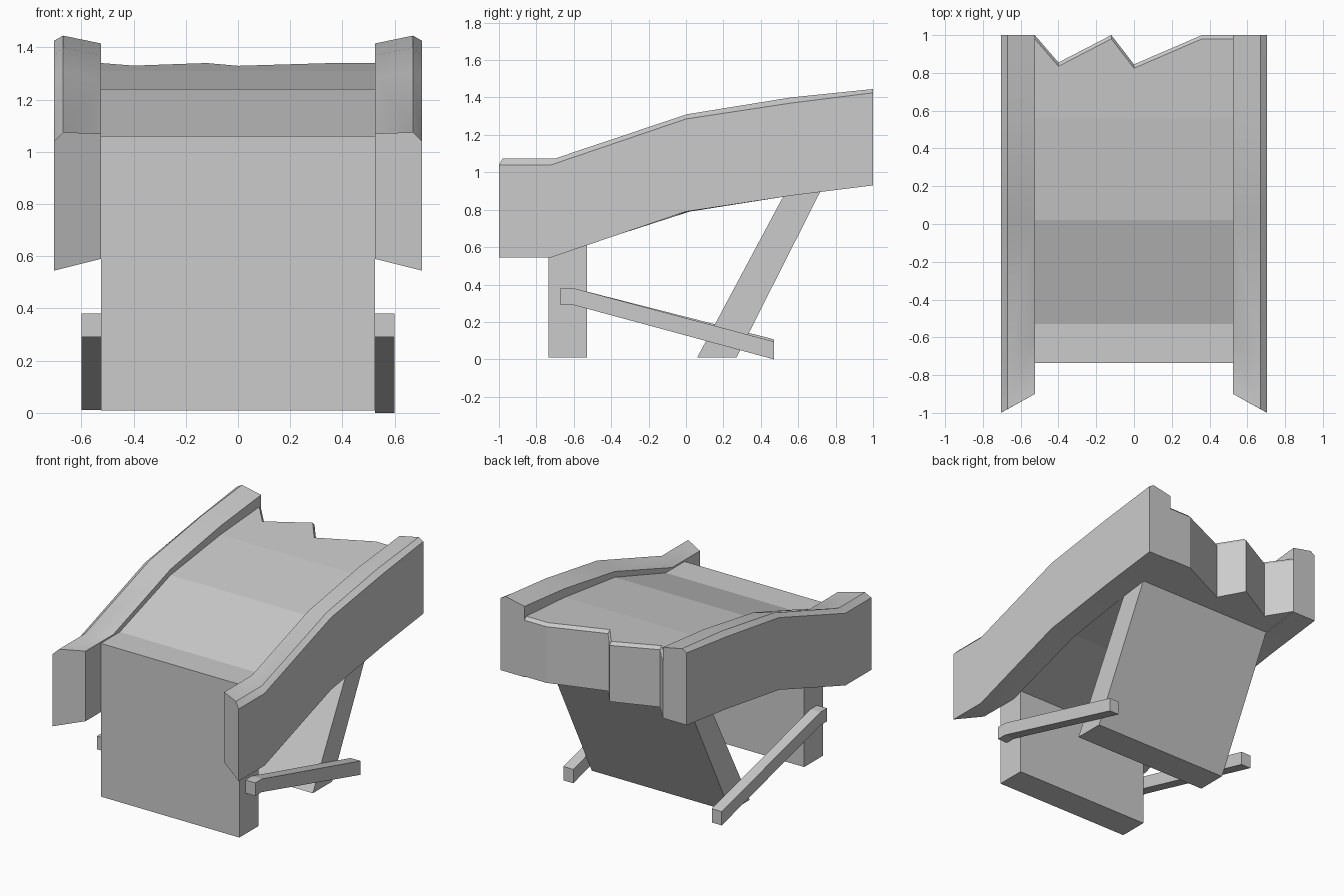
import bpy, bmesh

if "Cube" in bpy.data.objects:
    bpy.data.objects.remove(bpy.data.objects["Cube"])


def loft(name, rings):
    """Solid skinned through equal-length closed rings, with capped ends."""
    bm = bmesh.new()
    rows = [[bm.verts.new(p) for p in ring] for ring in rings]
    n = len(rows[0])
    for a, b in zip(rows, rows[1:]):
        for i in range(n):
            j = (i + 1) % n
            bm.faces.new((a[i], a[j], b[j], b[i]))
    bm.faces.new(rows[0])
    bm.faces.new(rows[-1])
    bmesh.ops.recalc_face_normals(bm, faces=bm.faces)
    mesh = bpy.data.meshes.new(name)
    bm.to_mesh(mesh)
    bm.free()
    obj = bpy.data.objects.new(name, mesh)
    bpy.context.collection.objects.link(obj)
    return obj


def slab(name, profile, x0, x1):
    """Extrude a (y, z) profile along x."""
    return loft(name, [[(x, y, z) for y, z in profile] for x in (x0, x1)])


# Side rails: (outer y, outer bottom z, inner y, inner bottom z)
stations = [(-1.0, 0.545, -0.90, 0.59), (-0.72, 0.545, -0.60, 0.59),
            (0.0, 0.79, 0.02, 0.79), (0.56, 0.875, 0.56, 0.875),
            (1.0, 0.93, 1.0, 0.93)]
rings = []
for i, (yo, zo, yi, zi) in enumerate(stations):
    yp = yo + (yi - yo) * 0.2
    top_in = (1.07, 1.07, 1.28, 1.37, 1.415)[i]
    peak = (1.075, 1.075, 1.31, 1.40, 1.445)[i]
    rings.append([(0.705, yo, zo), (0.705, yo, zo + 0.495), (0.67, yp, peak),
                  (0.525, yi, top_in), (0.525, yi, zi)])
rail = loft("side_rails", rings)
rail.modifiers.new("Mirror", 'MIRROR')
bpy.context.view_layer.objects.active = rail
rail.select_set(True)
bpy.ops.object.shade_smooth_by_angle(angle=0.5)

# Deck with a broken, chamfered back edge: (x, back y)
rings = []
for x, ye in [(-0.525, 1.0), (-0.40, 0.855), (-0.12, 1.0),
              (0.0, 0.845), (0.36, 1.0), (0.525, 1.0)]:
    t = (ye - 0.56) / 0.44
    top, bottom = 1.31 + 0.03 * t, 0.88 + 0.055 * t
    rings.append([(x, y, z) for y, z in
                  [(-0.53, 1.06), (0.02, 1.24), (0.56, 1.31), (ye - 0.02, top),
                   (ye, top - 0.02), (ye, bottom), (0.56, 0.88),
                   (0.02, 0.80), (-0.53, 0.62)]])
loft("broken_deck", rings)

# Upright front support and leaning rear support
slab("front_support", [(-0.735, 0.01), (-0.53, 0.01), (-0.53, 1.06), (-0.735, 1.06)],
     -0.525, 0.525)
slab("rear_support", [(0.06, 0.01), (0.27, 0.01), (0.725, 0.91), (0.53, 0.89)],
     -0.525, 0.525)

# Cross braces on the outside of the supports
for name, x0, x1, lift in [("right_brace", 0.525, 0.60, 0.0),
                           ("left_brace", -0.60, -0.525, 0.012)]:
    slab(name, [(-0.67, 0.29), (-0.60, 0.29), (0.47, lift), (0.47, 0.095 + lift),
                (-0.60, 0.38), (-0.67, 0.38)], x0, x1)
